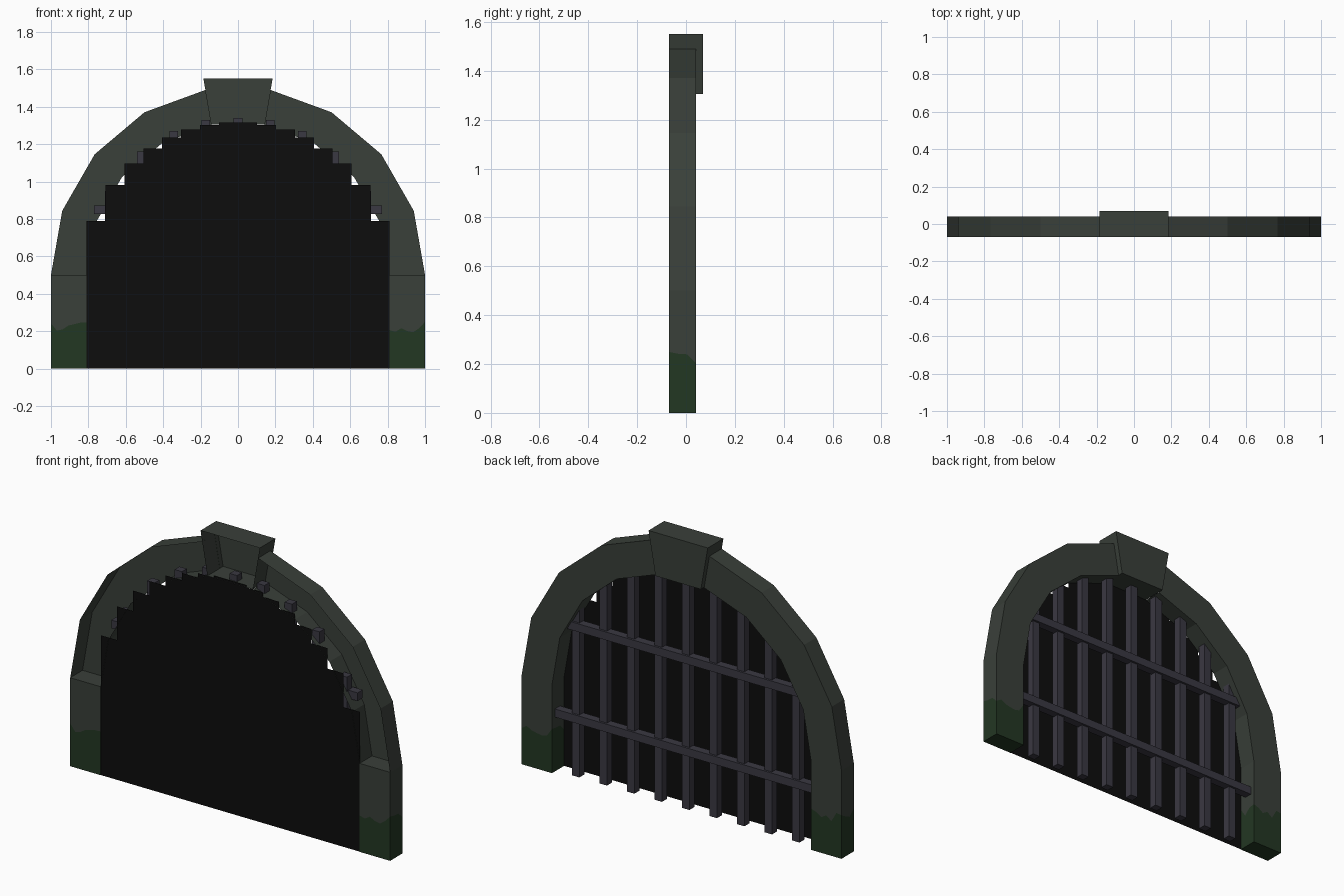
import bpy, bmesh, math, random

random.seed(4)
cube = bpy.data.objects.get("Cube")
if cube:
    bpy.data.objects.remove(cube, do_unlink=True)

FRONT, BACK, KEY_BACK = -0.07, 0.04, 0.07
INNER, SPRING = 0.81, 0.5


def material(name, rgb):
    m = bpy.data.materials.new(name)
    m.use_nodes = True
    m.diffuse_color = (*rgb, 1)
    bsdf = next(n for n in m.node_tree.nodes if n.type == 'BSDF_PRINCIPLED')
    bsdf.inputs["Base Color"].default_value = (*rgb, 1)
    bsdf.inputs["Roughness"].default_value = 0.9
    return m


STONE = material("dark_stone", (0.041, 0.050, 0.041))
MOSS = material("moss_green", (0.0165, 0.038, 0.0165))
IRON = material("iron_grey", (0.042, 0.040, 0.054))
BLACK = material("tunnel_black", (0.004, 0.004, 0.004))


def finish(name, bm, *mats, recalc=True):
    if recalc:
        bmesh.ops.recalc_face_normals(bm, faces=bm.faces)
    mesh = bpy.data.meshes.new(name)
    bm.to_mesh(mesh)
    bm.free()
    for m in mats:
        mesh.materials.append(m)
    ob = bpy.data.objects.new(name, mesh)
    bpy.context.collection.objects.link(ob)
    return ob


def box(name, lo, hi, mat):
    bm = bmesh.new()
    bmesh.ops.create_cube(bm, size=1)
    for v in bm.verts:
        v.co = [(a + b) / 2 + c * (b - a) for a, b, c in zip(lo, hi, v.co)]
    return finish(name, bm, mat)


# Pillars: a wavy moss line runs round each one
def pillar(name, side):
    a, b = (INNER, 1.0) if side > 0 else (-1.0, -INNER)
    corners = [(a, FRONT), (b, FRONT), (b, BACK), (a, BACK)]
    ring = []
    for i, (p, q) in enumerate(zip(corners, corners[1:] + corners[:1])):
        n = 3 if i % 2 else 6
        ring += [(p[0] + (q[0] - p[0]) * k / n, p[1] + (q[1] - p[1]) * k / n)
                 for k in range(n)]
    bm = bmesh.new()
    low = [bm.verts.new((x, y, 0)) for x, y in ring]
    mid = [bm.verts.new((x, y, random.uniform(0.19, 0.255))) for x, y in ring]
    top = [bm.verts.new((x, y, SPRING)) for x, y in ring]
    for i in range(len(ring)):
        j = (i + 1) % len(ring)
        bm.faces.new((low[i], low[j], mid[j], mid[i])).material_index = 1
        bm.faces.new((mid[i], mid[j], top[j], top[i]))
    bm.faces.new(top)
    bm.faces.new(low[::-1]).material_index = 1
    finish(name, bm, STONE, MOSS)


# Arch halves: outer wall, back and soffit, hollow towards the front
def arch(name, side):
    bm = bmesh.new()
    rows = []
    for step in range(5):
        t = math.radians(20 * step)
        c, s = side * math.cos(t), math.sin(t)
        rows.append([bm.verts.new((r * c, y, SPRING + (r + 0.005) * s))
                     for r, y in ((1, FRONT), (1, BACK), (INNER, BACK), (INNER, FRONT))])
    for p, q in zip(rows, rows[1:]):
        for k in range(3):
            vs = (p[k], p[k + 1], q[k + 1], q[k])
            bm.faces.new(vs if side < 0 else vs[::-1])
    finish(name, bm, STONE, recalc=False)


for label, side in (("left", 1), ("right", -1)):
    pillar(label + "_pillar", side)
    arch(label + "_arch", side)

# Keystone: tapered block, also hollow towards the front
bm = bmesh.new()
outline = [(-0.142, 1.305), (0.142, 1.305), (0.185, 1.55), (-0.185, 1.55)]
near = [bm.verts.new((x, FRONT, z)) for x, z in outline]
far = [bm.verts.new((x, KEY_BACK, z)) for x, z in outline]
for i in range(4):
    j = (i + 1) % 4
    bm.faces.new((near[j], near[i], far[i], far[j]))
bm.faces.new(far[::-1])
finish("keystone", bm, STONE, recalc=False)

# Dark backing sheet with a stepped top following the arch
bm = bmesh.new()
width = INNER / 8
points = [(-INNER, 0)]
for i in range(-8, 8):
    z = SPRING + 0.008 + math.sqrt(INNER ** 2 - ((i + 0.5) * width) ** 2)
    points += [(i * width, z), ((i + 1) * width, z)]
points.append((INNER, 0))
bm.faces.new([bm.verts.new((x, FRONT + 0.002, z)) for x, z in reversed(points)])
finish("dark_backing", bm, BLACK, recalc=False)

# Iron grille: uprights that end inside the arch, and two rails
tops = [1.34, 1.33, 1.27, 1.16, 0.95]
for i in range(-4, 5):
    x = i * 0.172
    box(f"upright_bar_{i + 5}", (x - 0.023, -0.042, 0),
        (x + 0.023, 0.002, tops[abs(i)]), IRON)
for name, half, z in (("lower_rail", 0.83, 0.33), ("upper_rail", 0.77, 0.85)):
    box(name, (-half, -0.032, z - 0.023), (half, 0.014, z + 0.023), IRON)
